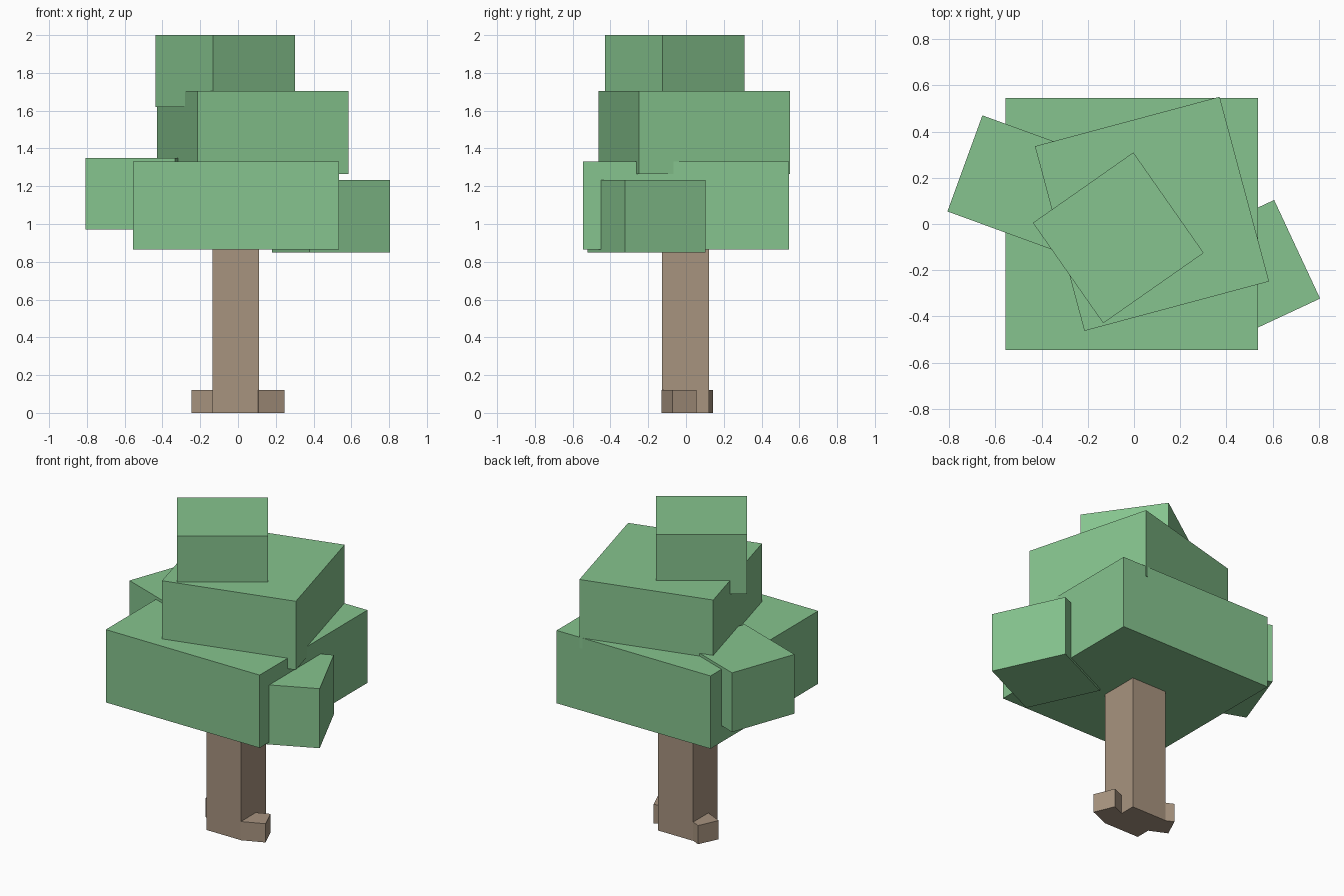
import bpy
import bmesh
from math import radians
from mathutils import Matrix, Vector

if "Cube" in bpy.data.objects:
    bpy.data.objects.remove(bpy.data.objects["Cube"], do_unlink=True)


def make_material(name, rgb):
    mat = bpy.data.materials.new(name)
    mat.use_nodes = True
    colour = (*rgb, 1.0)
    mat.diffuse_color = colour
    bsdf = next(n for n in mat.node_tree.nodes if n.type == "BSDF_PRINCIPLED")
    bsdf.inputs["Base Color"].default_value = colour
    bsdf.inputs["Roughness"].default_value = 0.9
    return mat


leaf_green = make_material("leaf_green", (0.238, 0.552, 0.271))
bark_brown = make_material("bark_brown", (0.386, 0.292, 0.212))


def block(name, centre, size, z_range, turn, mat):
    """Box with plan centre and size, a height range and a turn about z."""
    low, high = z_range
    bm = bmesh.new()
    bmesh.ops.create_cube(bm, size=1)
    bmesh.ops.scale(bm, vec=(*size, high - low), verts=bm.verts)
    mesh = bpy.data.meshes.new(name)
    bm.to_mesh(mesh)
    bm.free()
    mesh.materials.append(mat)
    obj = bpy.data.objects.new(name, mesh)
    obj.location = (*centre, (low + high) / 2)
    obj.rotation_euler.z = radians(turn)
    bpy.context.collection.objects.link(obj)
    return obj


# Trunk, running up into the foliage
block("trunk", (-0.012, -0.003), (0.247, 0.25), (0, 1.0), 0, bark_brown)

# Roots: the outer face centre and the outward heading set each block
root_length = 0.15
for name, outer, heading in (("left_root", (0.219, -0.008), 23),
                             ("right_root", (-0.2155, 0.081), 155)):
    outward = Matrix.Rotation(radians(heading), 2) @ Vector((1, 0))
    centre = Vector(outer) - outward * root_length / 2
    block(name, centre, (root_length, 0.139), (0, 0.12), heading, bark_brown)

# Foliage: three stacked tiers and two side clumps
foliage = (
    ("lower_foliage", (-0.01, 0), (1.092, 1.092), (0.865, 1.332), 0),
    ("middle_foliage", (0.078, 0.044), (0.828, 0.828), (1.265, 1.705), 15),
    ("top_foliage", (-0.068, -0.06), (0.531, 0.531), (1.62, 2.0), 35),
    ("left_foliage_clump", (0.493, -0.209), (0.471, 0.471), (0.85, 1.232), 25),
    ("right_foliage_clump", (-0.495, 0.176), (0.505, 0.443), (0.97, 1.35), -20),
)
for name, centre, size, z_range, turn in foliage:
    block(name, centre, size, z_range, turn, leaf_green)
